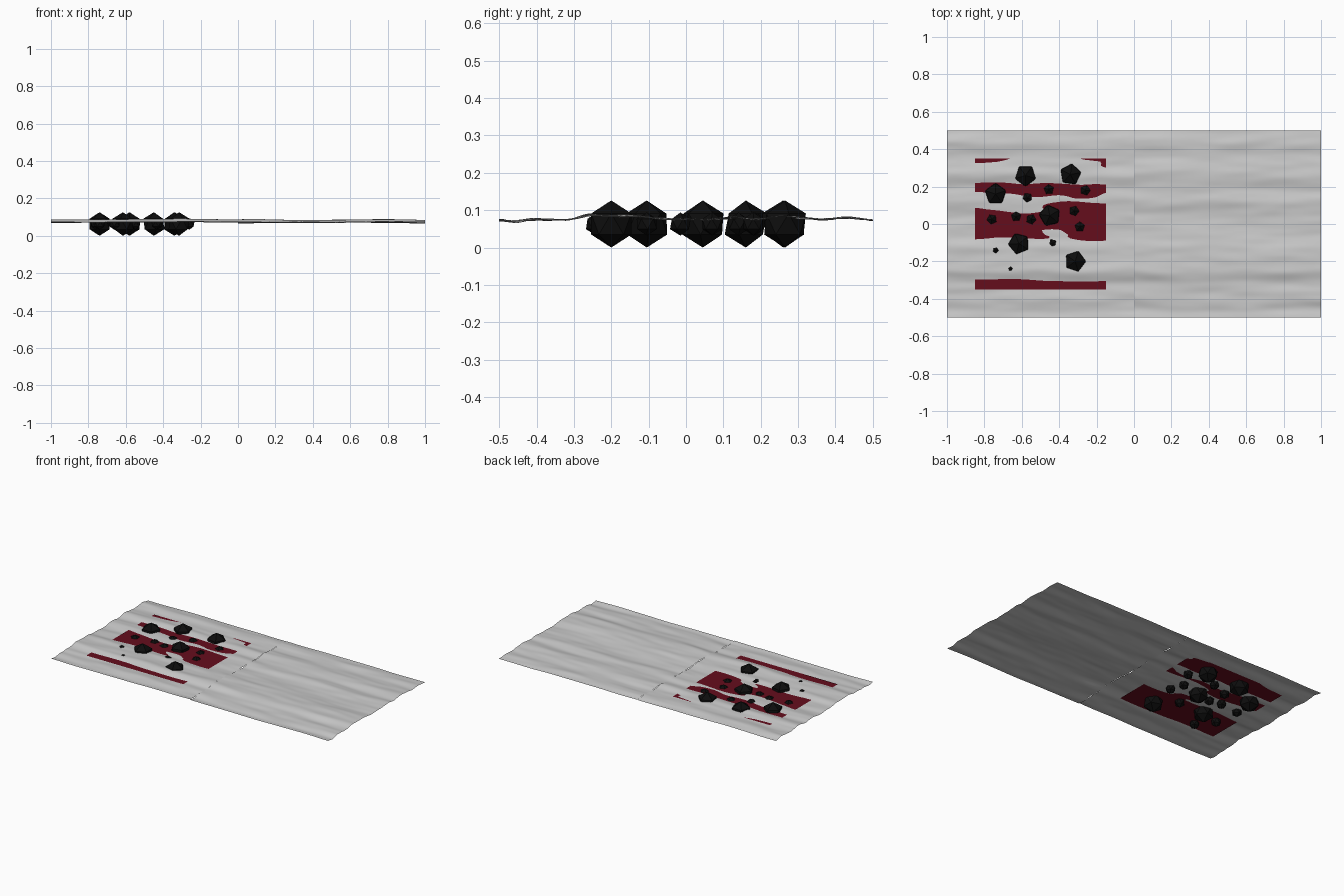
import bpy, bmesh, math
from mathutils import Vector, noise

if "Cube" in bpy.data.objects:
    bpy.data.objects.remove(bpy.data.objects["Cube"])


def material(name, rgb):
    m = bpy.data.materials.new(name)
    m.diffuse_color = (*rgb, 1)
    m.use_nodes = True
    m.node_tree.nodes["Principled BSDF"].inputs["Base Color"].default_value = m.diffuse_color
    return m


RED = material("dark_red", (0.13, 0.004, 0.012))
BLACK = material("black", (0.004, 0.004, 0.004))

# Height of the crumpled paper along y (y, z)
PROFILE = [(-0.5, 0.074), (-0.46, 0.069), (-0.4, 0.074), (-0.32, 0.075),
           (-0.25, 0.087), (-0.13, 0.083), (-0.06, 0.076), (0.03, 0.075),
           (0.12, 0.081), (0.19, 0.074), (0.26, 0.083), (0.31, 0.079),
           (0.36, 0.076), (0.43, 0.080), (0.5, 0.072)]


def profile(y):
    for (y0, z0), (y1, z1) in zip(PROFILE, PROFILE[1:]):
        if y <= y1 + 1e-5:
            t = (y - y0) / (y1 - y0)
            t = t * t * (3 - 2 * t)
            return z0 + (z1 - z0) * t
    return PROFILE[-1][1]


def sheet(name, cx, size, cuts, height, mat=None):
    """Square grid sheet displaced by a height function."""
    bm = bmesh.new()
    bmesh.ops.create_grid(bm, x_segments=cuts, y_segments=cuts, size=size / 2)
    for v in bm.verts:
        v.co.x += cx
        v.co.z = height(v.co.x, v.co.y)
    for f in bm.faces:
        f.smooth = True
    me = bpy.data.meshes.new(name)
    bm.to_mesh(me)
    bm.free()
    ob = bpy.data.objects.new(name, me)
    bpy.context.collection.objects.link(ob)
    if mat:
        me.materials.append(mat)
    return ob


def crumple(seed, amount):
    def height(x, y):
        n = noise.noise(Vector((x * 2.2, y * 11, seed)))
        n += 0.5 * noise.noise(Vector((x * 5, y * 26, seed + 7)))
        return profile(y) + amount * n
    return height


# Two crumpled pages meeting at the centre fold
sheet("left_page", -0.5, 1, 90, crumple(3.3, 0.006))
sheet("right_page", 0.5, 1, 90, crumple(9.7, 0.006))

# Red square showing through the folds of the left page
sheet("red_square", -0.5, 0.7, 10, lambda x, y: 0.077, RED)

# Black faceted balls: large then small (x, y, turn in degrees)
LARGE = [(-0.74, 0.16, 18), (-0.58, 0.26, 54), (-0.34, 0.265, 10),
         (-0.45, 0.045, 30), (-0.615, -0.105, 40), (-0.315, -0.20, 0)]
SMALL = [(-0.26, 0.18), (-0.455, 0.185), (-0.57, 0.14), (-0.32, 0.07),
         (-0.63, 0.04), (-0.76, 0.025), (-0.55, 0.025), (-0.29, -0.015),
         (-0.435, -0.105), (-0.74, -0.14), (-0.66, -0.24)]


def ball(name, x, y, r, turn):
    bpy.ops.mesh.primitive_ico_sphere_add(
        subdivisions=1, radius=r, location=(x, y, 0.063),
        rotation=(0, 0, math.radians(turn)))
    ob = bpy.context.object
    ob.name = name
    ob.data.materials.append(BLACK)


for i, (x, y, turn) in enumerate(LARGE):
    ball(f"large_ball_{i + 1}", x, y, 0.063, turn)
for i, (x, y) in enumerate(SMALL):
    ball(f"small_ball_{i + 1}", x, y, 0.031, i * 23)
